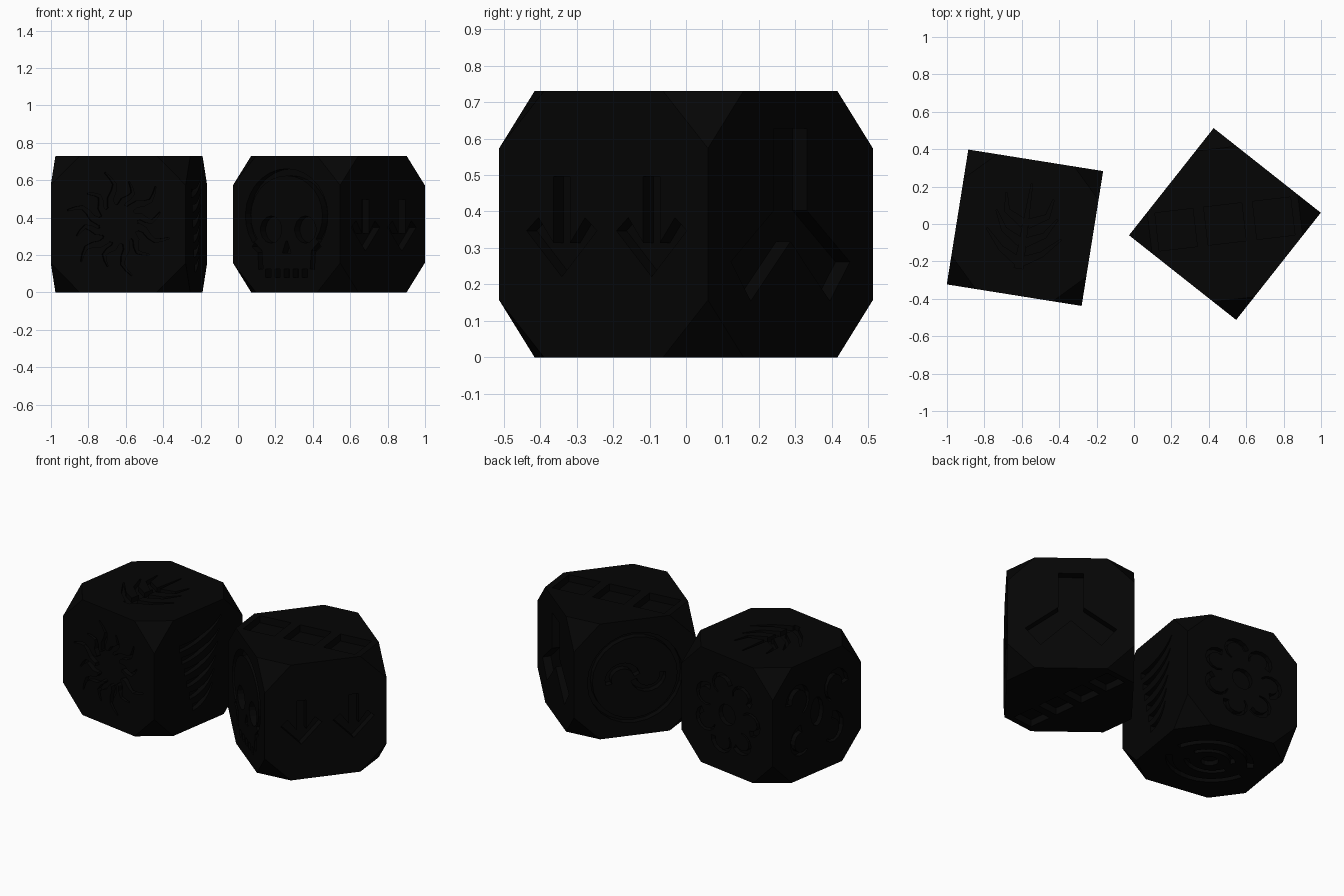
import bpy, bmesh
from math import sin, cos, pi, radians
from mathutils import Vector, Matrix

if "Cube" in bpy.data.objects:
    bpy.data.objects.remove(bpy.data.objects["Cube"])

H = 0.365      # half side of a die
CUT = 0.157    # corner cut length

black = bpy.data.materials.new("black")
black.diffuse_color = (0.0015, 0.0015, 0.0015, 1)
black.use_nodes = True
black.node_tree.nodes["Principled BSDF"].inputs["Base Color"].default_value = black.diffuse_color


def frame(axis):
    """Matrix for drawing on a die face; v points up on the sides."""
    n = Vector(axis)
    v = Vector((0, 0, 1)) if abs(n.z) < 0.5 else Vector((0, n.z, 0))
    u = v.cross(n)
    m = Matrix((u, v, n)).transposed().to_4x4()
    m.translation = n * H
    return m


def arc(cx, cy, rx, ry, a0, a1, n=10):
    return [(cx + rx * cos(radians(a0 + (a1 - a0) * i / n)),
             cy + ry * sin(radians(a0 + (a1 - a0) * i / n))) for i in range(n + 1)]


def stroke(pts, w, w2=None, closed=False):
    """Band along a path, as left and right outlines (face units)."""
    w2 = w if w2 is None else w2
    p = [Vector(q) for q in pts]
    left, right, n = [], [], len(p)
    for i in range(n):
        a = p[(i - 1) % n] if closed or i else p[i]
        b = p[(i + 1) % n] if closed or i < n - 1 else p[i]
        d = (b - a).normalized()
        side = Vector((-d.y, d.x)) * (w + (w2 - w) * i / (n - 1)) / 2
        left.append(p[i] + side)
        right.append(p[i] - side)
    return left, right, closed


def disc(cx, cy, rx, ry, n=12):
    top = arc(cx, cy, rx, ry, 172, 8, n // 2)
    return [Vector(q) for q in top], [Vector((x, 2 * cy - y)) for x, y in top], False


def add_band(bm, band, m, depth):
    """Closed prism sunk into the face."""
    left, right, closed = band
    rows = [[bm.verts.new(m @ Vector((q.x * H, q.y * H, z))) for q in side]
            for side, z in ((left, -depth), (right, -depth), (right, 0.015), (left, 0.015))]
    n = len(left)
    for i in range(n if closed else n - 1):
        j = (i + 1) % n
        for k in range(4):
            a, b = rows[k], rows[(k + 1) % 4]
            bm.faces.new((a[i], a[j], b[j], b[i]))
    if not closed:
        bm.faces.new([r[0] for r in rows])
        bm.faces.new([r[-1] for r in rows])


def make_die(name, loc, angle, faces):
    # cube with its corners cut off
    bm = bmesh.new()
    for sx in (-H, H):
        for sy in (-H, H):
            for sz in (-H, H):
                for k in range(3):
                    c = Vector((sx, sy, sz))
                    c[k] *= 1 - CUT / H
                    bm.verts.new(c)
    bmesh.ops.convex_hull(bm, input=bm.verts[:])
    bmesh.ops.dissolve_limit(bm, angle_limit=0.01, verts=bm.verts[:], edges=bm.edges[:])
    bmesh.ops.recalc_face_normals(bm, faces=bm.faces[:])
    me = bpy.data.meshes.new(name)
    bm.to_mesh(me)
    bm.free()
    die = bpy.data.objects.new(name, me)
    bpy.context.collection.objects.link(die)
    me.materials.append(black)

    # engrave every face
    bm = bmesh.new()
    for axis, depth, bands in faces:
        for band in bands:
            add_band(bm, band, frame(axis), depth)
    bmesh.ops.recalc_face_normals(bm, faces=bm.faces[:])
    cm = bpy.data.meshes.new("engraving_cutter")
    bm.to_mesh(cm)
    bm.free()
    cutter = bpy.data.objects.new("engraving_cutter", cm)
    cutter.hide_render = True
    bpy.context.collection.objects.link(cutter)
    mod = die.modifiers.new("engrave", 'BOOLEAN')
    mod.operation, mod.solver, mod.use_self, mod.object = 'DIFFERENCE', 'EXACT', True, cutter
    bpy.context.view_layer.objects.active = die
    bpy.ops.object.modifier_apply(modifier=mod.name)
    bpy.data.objects.remove(cutter)
    die.location = loc
    die.rotation_euler.z = radians(angle)


def squares(count, step, size):
    """Row of square pockets along the face diagonal."""
    out = []
    d = Vector((cos(pi / 4), sin(pi / 4)))
    for i in range(count):
        c = d * step * (i - (count - 1) / 2)
        out.append(stroke([c - d * size / 2, c + d * size / 2], size))
    return out


def wavy(ang, r0, r1, w):
    d, s = Vector((cos(ang), sin(ang))), Vector((-sin(ang), cos(ang)))
    return stroke([d * (r0 + (r1 - r0) * t / 6) + s * 0.06 * sin(t * 1.2) for t in range(7)], w, 0.02)


# symbols of the left die
sun = [wavy(2 * pi * i / 12 + 0.2, 0.2, 0.64 + 0.14 * (i % 2), 0.13) for i in range(12)]
sun.append(disc(0, 0, 0.29, 0.29))
slashes = [stroke(arc(-0.35 + 0.05 * i, 0.95 - 0.22 * i, 0.95 - 0.1 * i, 0.5, 265, 335, 6), 0.12, 0.02)
           for i in range(6)]
leaf = [stroke([(0, -0.6), (0, 0.65)], 0.13, 0.02)]
for s in (-1, 1):
    for i in range(3):
        y = -0.45 + 0.28 * i
        leaf.append(stroke([(s * 0.03, y - 0.05), (s * 0.3, y + 0.1), (s * (0.55 - 0.1 * i), y + 0.36)], 0.13, 0.02))
wreath = [stroke(arc(0.5 * cos(a), 0.5 * sin(a), 0.19, 0.17, a * 57.3 - 90, a * 57.3 + 140, 8), 0.1, 0.02)
          for a in [2 * pi * i / 7 for i in range(7)]]
wreath.append(disc(0, 0, 0.18, 0.18))
beast = [disc(0, 0.05, 0.14, 0.25)]
for s in (-1, 1):
    beast += [stroke(arc(s * 0.42, 0.35, 0.22, 0.25, 90 - s * 90, 90 + s * 150, 9), 0.14, 0.03),
              stroke(arc(s * 0.35, -0.35, 0.2, 0.22, 90, 90 - s * 220, 9), 0.14, 0.03)]
eye = [disc(0, 0, 0.14, 0.14)]
for s in (-1, 1):
    eye += [stroke(arc(0, -s * 0.25, 0.74, 0.85, s * 28, s * 152, 12), 0.1),
            stroke(arc(0, -s * 0.2, 0.45, 0.52, s * 38, s * 142, 10), 0.08)]

# symbols of the right die
skull = [stroke(arc(0, 0.12, 0.72, 0.64, 215, -35, 20), 0.1)]
for s in (-1, 1):
    skull += [disc(0.03 + s * 0.32, -0.08, 0.2, 0.2),
              stroke([(s * 0.62, -0.3), (s * 0.5, -0.4), (s * 0.48, -0.66)], 0.08)]
skull.append(stroke([(0, -0.25), (0, -0.42)], 0.03, 0.16))
skull += [stroke([(x, -0.66), (x, -0.78)], 0.1) for x in (-0.34, -0.17, 0, 0.17, 0.34)]
arrows = []
for x in (-0.4, 0.46):
    arrows += [stroke([(x, 0.36), (x, -0.25)], 0.16),
               stroke([(x - 0.28, 0.0), (x, -0.32), (x + 0.28, 0.0)], 0.15)]
three_arms = [stroke([(0, 0.72), (0, 0)], 0.4), stroke([(-0.6, -0.43), (0, 0.06), (0.6, -0.43)], 0.38)]
roundel = [stroke(arc(0, 0, 0.74, 0.74, 0, 345, 23), 0.08, closed=True),
           stroke(arc(-0.2, 0, 0.24, 0.22, 200, 10, 8), 0.1),
           stroke(arc(0.22, 0, 0.24, 0.22, 190, 370, 8), 0.1)]

make_die("left_die", (-0.583, -0.02, H), -9.07, [
    ((0, -1, 0), 0.03, sun), ((1, 0, 0), 0.03, slashes), ((0, 0, 1), 0.03, leaf),
    ((0, 1, 0), 0.03, wreath), ((-1, 0, 0), 0.03, beast), ((0, 0, -1), 0.03, eye)])
make_die("right_die", (0.486, 0.0, H), -38.3, [
    ((0, -1, 0), 0.045, skull), ((1, 0, 0), 0.045, arrows), ((0, 0, 1), 0.045, squares(3, 0.72, 0.56)),
    ((0, 1, 0), 0.05, three_arms), ((-1, 0, 0), 0.04, roundel), ((0, 0, -1), 0.045, squares(4, 0.54, 0.4))])
